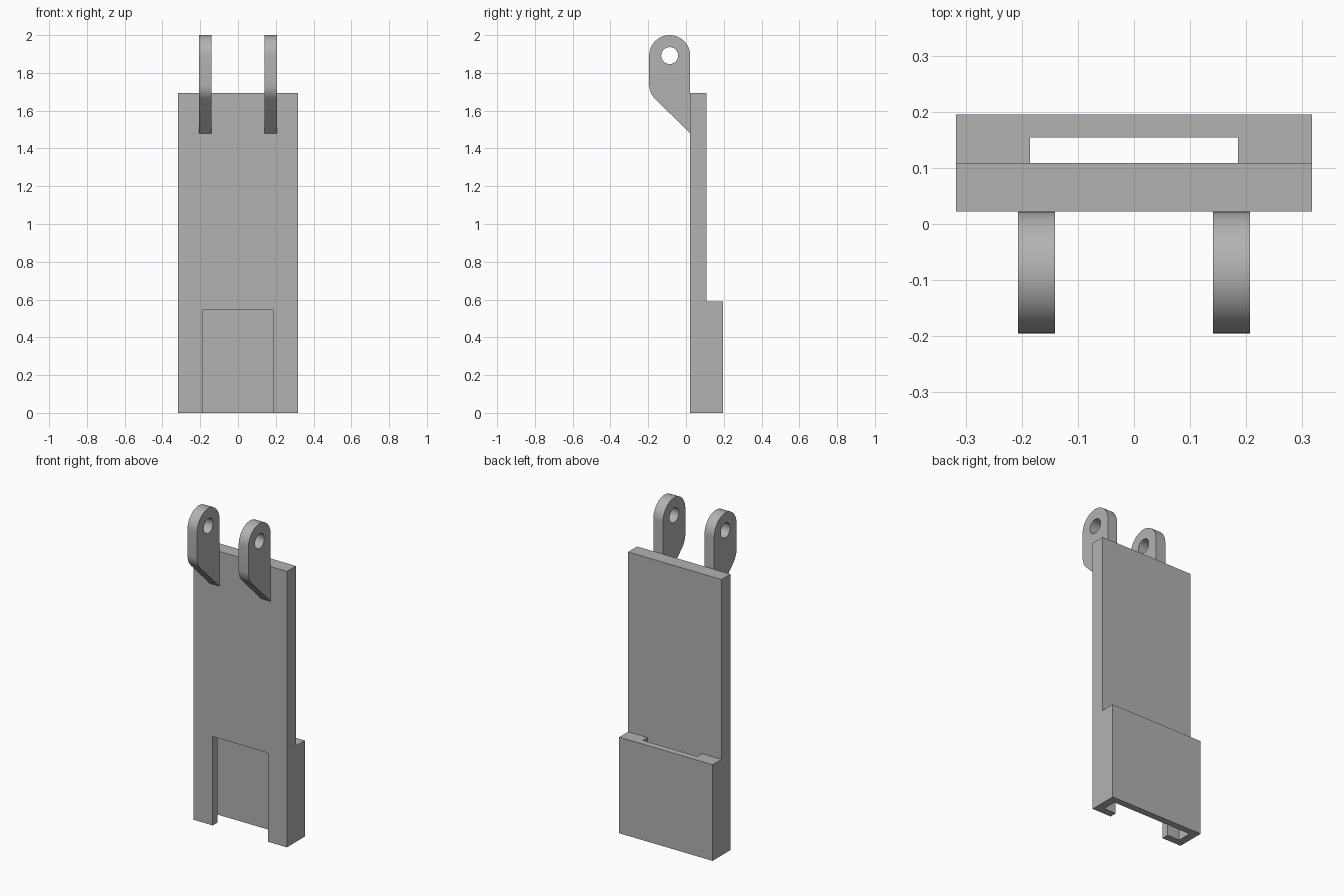
import bpy, bmesh
from math import sin, cos, pi, radians

default = bpy.data.objects.get("Cube")
if default:
    bpy.data.objects.remove(default, do_unlink=True)

grey = bpy.data.materials.new("mid grey")
grey.use_nodes = True
colour = (0.448, 0.448, 0.448, 1)
grey.diffuse_color = colour
grey.node_tree.nodes["Principled BSDF"].inputs["Base Color"].default_value = colour

FRONT, BACK, STEP = 0.022, 0.195, 0.109   # depth of the plate and its thick foot
HALF = 0.317


def extrude_yz(name, loops, x0, x1):
    """Fill (y, z) loops, the later ones being holes, and extrude along x."""
    bm = bmesh.new()
    edges = []
    for loop in loops:
        vs = [bm.verts.new((x0, y, z)) for y, z in loop]
        edges += [bm.edges.new((a, b)) for a, b in zip(vs, vs[1:] + vs[:1])]
    bmesh.ops.triangle_fill(bm, edges=edges, use_beauty=True)
    geom = bmesh.ops.extrude_face_region(bm, geom=bm.faces[:])["geom"]
    moved = [g for g in geom if isinstance(g, bmesh.types.BMVert)]
    bmesh.ops.translate(bm, verts=moved, vec=(x1 - x0, 0, 0))
    bmesh.ops.recalc_face_normals(bm, faces=bm.faces[:])
    mesh = bpy.data.meshes.new(name)
    bm.to_mesh(mesh)
    bm.free()
    mesh.materials.append(grey)
    ob = bpy.data.objects.new(name, mesh)
    bpy.context.collection.objects.link(ob)
    return ob


def activate(ob):
    bpy.ops.object.select_all(action='DESELECT')
    ob.select_set(True)
    bpy.context.view_layer.objects.active = ob


def cut_box(target, half, y0, y1, z0, z1):
    loop = [(y0, z0), (y1, z0), (y1, z1), (y0, z1)]
    cutter = extrude_yz("cutter", [loop], -half, half)
    cutter.hide_render = True
    mod = target.modifiers.new("cut", 'BOOLEAN')
    mod.operation, mod.solver, mod.object = 'DIFFERENCE', 'EXACT', cutter
    activate(target)
    bpy.ops.object.modifier_apply(modifier=mod.name)
    bpy.data.objects.remove(cutter, do_unlink=True)


def arc(cy, cz, r, a0, a1, n):
    angles = [radians(a0 + (a1 - a0) * i / n) for i in range(n + 1)]
    return [(cy + r * cos(a), cz + r * sin(a)) for a in angles]


# Long plate with a thick foot
body = extrude_yz("back_plate", [[(FRONT, 0), (BACK, 0), (BACK, 0.59), (STEP, 0.59),
                                  (STEP, 1.694), (FRONT, 1.694)]], -HALF, HALF)
# Wide pocket open at the bottom, front opening, and slot through the ledge
cut_box(body, 0.27, 0.066, 0.154, -0.1, 0.545)
cut_box(body, 0.187, -0.1, 0.11, -0.1, 0.545)
cut_box(body, 0.185, STEP, 0.154, 0.5, 0.7)

# Pair of rounded hinge lugs with pin holes
R = 0.1085
CY, CZ = FRONT - R, 2 - R
outline = (arc(CY, CZ, R, 0, 180, 32) + arc(CY, 1.739, R, 180, 225, 8)
           + [(FRONT, 1.48)])
hole = arc(CY, CZ, 0.045, 0, 345, 23)
for side, x in (("right", -0.174), ("left", 0.174)):
    lug = extrude_yz(side + "_hinge_lug", [outline, hole], x - 0.033, x + 0.033)
    activate(lug)
    bpy.ops.object.shade_smooth_by_angle(angle=radians(30))
